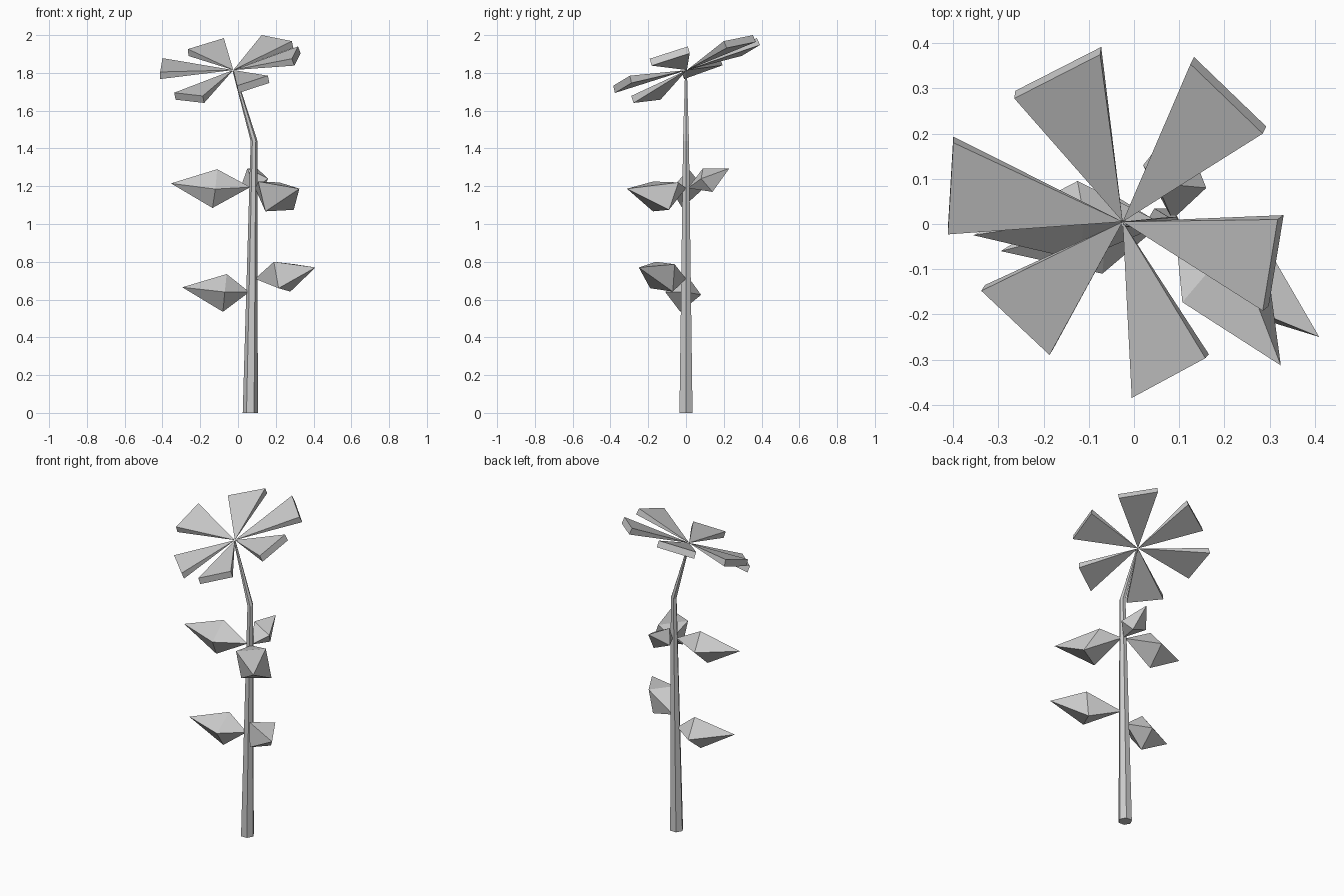
import bpy, bmesh, math
from mathutils import Vector


def make(name, verts, faces):
    bm = bmesh.new()
    vs = [bm.verts.new(v) for v in verts]
    for f in faces:
        bm.faces.new([vs[i] for i in f])
    bmesh.ops.recalc_face_normals(bm, faces=bm.faces)
    me = bpy.data.meshes.new(name)
    bm.to_mesh(me)
    bm.free()
    ob = bpy.data.objects.new(name, me)
    bpy.context.collection.objects.link(ob)
    return ob


# Six-sided tapering stem with a bend near the top: x, z, radius
path = [(0.065, 0, 0.04), (0.085, 1.44, 0.018), (-0.023, 1.81, 0.006)]
N = 6
verts = [(x + r * math.cos(k * math.tau / N), r * math.sin(k * math.tau / N), z)
         for x, z, r in path for k in range(N)]
faces = [(s * N + k, s * N + (k + 1) % N, (s + 1) * N + (k + 1) % N, (s + 1) * N + k)
         for s in range(len(path) - 1) for k in range(N)]
faces += [tuple(range(N)), tuple(range(len(verts) - N, len(verts)))]
make("stem", verts, faces)

# Petals: wedges from the flower centre, given by their two outer top corners
centre = Vector((-0.025, 0.005, 1.815))
petals = [
    ((0.285, 0.20, 1.968), (0.125, 0.354, 2.0)),
    ((-0.075, 0.375, 1.984), (-0.265, 0.278, 1.926)),
    ((-0.40, 0.18, 1.878), (-0.412, -0.023, 1.805)),
    ((-0.338, -0.148, 1.695), (-0.187, -0.29, 1.678)),
    ((-0.005, -0.385, 1.732), (0.158, -0.297, 1.785)),
    ((0.285, -0.192, 1.875), (0.318, 0.01, 1.94)),
]
for i, (a, b) in enumerate(petals):
    a, b = Vector(a), Vector(b)
    n = (a - centre).cross(b - centre).normalized()
    drop = n * (-0.04 if n.z > 0 else 0.04)
    make(f"petal_{i + 1}", [centre, a, b, b + drop, a + drop],
         [(0, 1, 2), (0, 2, 3), (0, 3, 4), (0, 4, 1), (1, 2, 3, 4)])

# Leaves: base on the stem, four corners round the middle, tip
leaves = {
    "leaf_upper_left": [(0.065, 0, 1.195),
                        (-0.11, 0.015, 1.29), (-0.125, 0.095, 1.19),
                        (-0.135, -0.02, 1.085), (-0.12, -0.08, 1.185),
                        (-0.355, -0.025, 1.215)],
    "leaf_lower_left": [(0.06, 0, 0.64),
                        (-0.06, 0, 0.735), (-0.07, 0.08, 0.625),
                        (-0.08, -0.03, 0.535), (-0.07, -0.11, 0.64),
                        (-0.295, -0.06, 0.665)],
    "leaf_upper_right": [(0.09, 0, 1.19),
                         (0.107, -0.173, 1.225), (0.22, -0.04, 1.22),
                         (0.295, -0.09, 1.075), (0.145, -0.175, 1.067),
                         (0.325, -0.313, 1.187)],
    "leaf_lower_right": [(0.09, 0, 0.71),
                         (0.19, -0.16, 0.80), (0.30, -0.06, 0.787),
                         (0.277, -0.07, 0.642), (0.215, -0.19, 0.66),
                         (0.41, -0.25, 0.77)],
    "leaf_back": [(0.085, 0.01, 1.19),
                  (0.05, 0.09, 1.295), (0.16, 0.08, 1.24),
                  (0.125, 0.14, 1.17), (0.02, 0.13, 1.21),
                  (0.10, 0.23, 1.295)],
}
for name, pts in leaves.items():
    tris = []
    for k in range(4):
        p, q = 1 + k, 1 + (k + 1) % 4
        tris += [(0, p, q), (5, q, p)]
    make(name, pts, tris)
